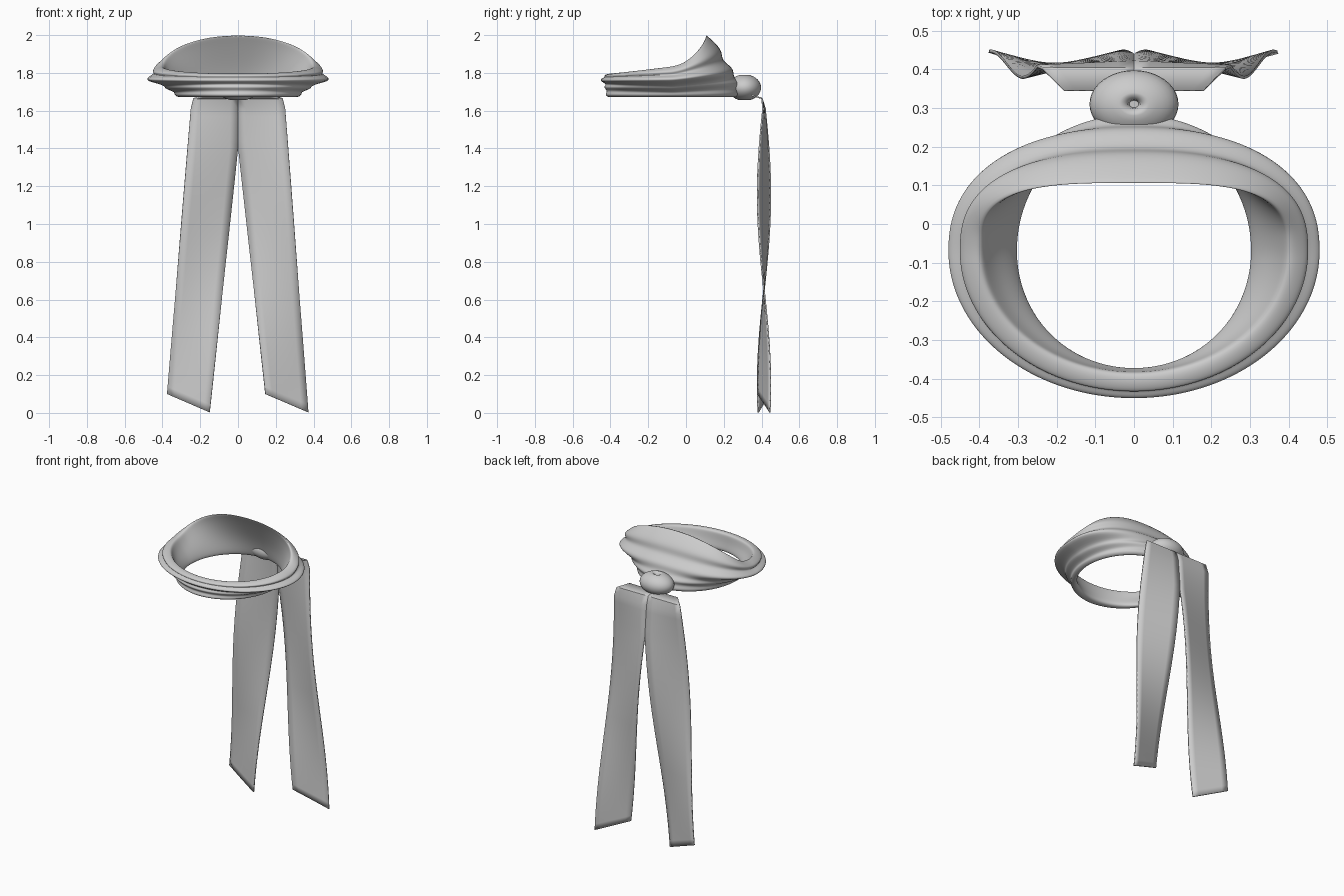
import bpy, math

if "Cube" in bpy.data.objects:
    bpy.data.objects.remove(bpy.data.objects["Cube"])

cloth = bpy.data.materials.new("grey cloth")
cloth.diffuse_color = (0.6, 0.6, 0.6, 1)
cloth.use_nodes = True
cloth.node_tree.nodes["Principled BSDF"].inputs["Base Color"].default_value = cloth.diffuse_color


def make_object(name, verts, faces, angle=60):
    mesh = bpy.data.meshes.new(name)
    mesh.from_pydata(verts, [], faces)
    mesh.materials.append(cloth)
    ob = bpy.data.objects.new(name, mesh)
    bpy.context.collection.objects.link(ob)
    bpy.ops.object.select_all(action='DESELECT')
    ob.select_set(True)
    bpy.context.view_layer.objects.active = ob
    bpy.ops.object.shade_smooth_by_angle(angle=math.radians(angle))
    return ob


def grid_faces(rows, cols, wrap_rows=False, wrap_cols=False):
    return [(r * cols + c, r * cols + (c + 1) % cols,
             (r + 1) % rows * cols + (c + 1) % cols, (r + 1) % rows * cols + c)
            for r in range(rows if wrap_rows else rows - 1)
            for c in range(cols if wrap_cols else cols - 1)]


# Folded head band: rings of (half width, front y, back y,
# side z, front z, back z, squareness of the back half)
RINGS = [
    (.315, -.410, .270, 1.670, 1.668, 1.668, 2.0),
    (.340, -.433, .293, 1.683, 1.685, 1.690, 2.0),
    (.332, -.412, .272, 1.700, 1.705, 1.720, 2.0),
    (.392, -.442, .293, 1.715, 1.725, 1.745, 2.0),
    (.385, -.415, .255, 1.735, 1.740, 1.770, 2.1),
    (.497, -.456, .252, 1.758, 1.755, 1.800, 2.3),
    (.470, -.448, .246, 1.780, 1.772, 1.830, 2.3),
    (.435, -.428, .190, 1.790, 1.777, 1.865, 2.4),
    (.460, -.438, .192, 1.805, 1.785, 1.910, 2.5),
    (.430, -.412, .165, 1.827, 1.797, 1.950, 2.8),
    (.397, -.385, .095, 1.840, 1.795, 2.014, 3.4),
    (.385, -.382, .115, 1.815, 1.775, 1.982, 3.2),
    (.360, -.380, .160, 1.770, 1.740, 1.900, 2.6),
    (.320, -.375, .220, 1.720, 1.710, 1.780, 2.2),
    (.296, -.369, .250, 1.675, 1.675, 1.675, 2.0),
]
SEGS, MID_Y = 64, -0.07
verts = []
for a, front, back, zs, zf, zb, n in RINGS:
    for i in range(SEGS):
        t = 2 * math.pi * i / SEGS
        c, s = math.cos(t), math.sin(t)
        if s > 0:
            x = math.copysign(abs(c) ** (2 / n), c)
            y = MID_Y + (back - MID_Y) * s ** (2 / n)
            z = zs + (zb - zs) * math.sqrt(max(0, 1 - x * x))
        else:
            x = c
            y = MID_Y + (MID_Y - front) * s
            z = zs + (zf - zs) * -s
        verts.append((a * x, y, z))
band = make_object("head_band", verts, grid_faces(len(RINGS), SEGS, True, True), 180)
sub = band.modifiers.new("smooth folds", 'SUBSURF')
sub.levels = sub.render_levels = 2

# Knot: squashed ball with a dimple at its top and bottom
COLS = 40
PROFILE = [(.012, .035), (.016, .055), (.03, .065)]
PROFILE += [(.115 * math.cos(e), .07 * math.sin(e))
            for e in (math.radians(70 - 10 * k) for k in range(15))]
PROFILE += [(r, -z) for r, z in PROFILE[2::-1]]
verts = [(r * math.cos(2 * math.pi * i / COLS),
          .31 + .76 * r * math.sin(2 * math.pi * i / COLS), 1.722 + z)
         for r, z in reversed(PROFILE) for i in range(COLS)]
rows = len(PROFILE)
faces = grid_faces(rows, COLS, False, True)
faces += [tuple(range(COLS))[::-1], tuple(range((rows - 1) * COLS, rows * COLS))]
make_object("knot", verts, faces)


# Hanging ribbon tails: gently twisted strips with slanted ends
def tail(name, side, outer_bottom, inner_bottom):
    (xo, zo), (xi, zi) = outer_bottom, inner_bottom
    rows, cols, verts = 40, 7, []
    for r in range(rows + 2):
        v = max(r - 2, 0) / (rows - 1)
        for c in range(cols):
            u = c / (cols - 1)                       # 0 outer, 1 inner
            bottom = zo + (zi - zo) * u
            z = 1.61 + (bottom - 1.61) * v
            outer = .25 + (xo - .25) * v
            inner = xi * max(0, (v - .13) / .87)
            twist = .034 * math.sin(math.pi * (1.66 - z) / 1.01)
            y = .413 + twist * (2 * u - 1)
            if r == 0:                               # flap under the knot
                outer, y, z = .18, .345, 1.682
            elif r == 1:                             # shoulder bend
                outer, y, z = .236, .402, 1.665
            verts.append((side * (outer + (inner - outer) * u), y, z))
    faces = grid_faces(rows + 2, cols)
    if side > 0:
        faces = [f[::-1] for f in faces]
    ob = make_object(name, verts, faces, 50)
    solid = ob.modifiers.new("cloth thickness", 'SOLIDIFY')
    solid.thickness, solid.offset = .008, 0


tail("left_tail", -1, (.375, .10), (.15, .003))
tail("right_tail", 1, (.372, .003), (.145, .10))
